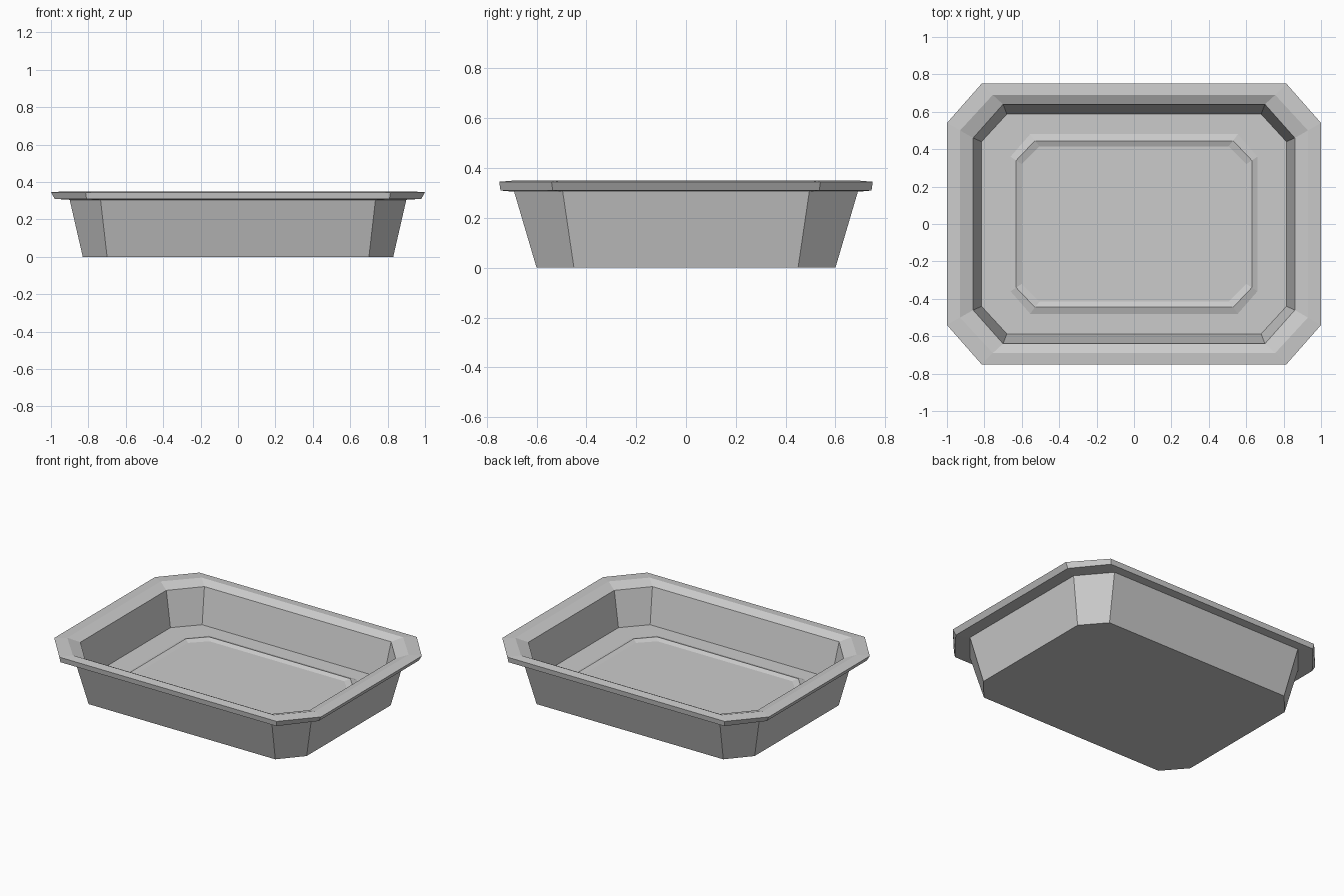
import bpy
import bmesh

cube = bpy.data.objects.get("Cube")
if cube:
    bpy.data.objects.remove(cube, do_unlink=True)


def flat_material(name, colour):
    mat = bpy.data.materials.new(name)
    mat.use_nodes = True
    mat.diffuse_color = colour
    bsdf = next(n for n in mat.node_tree.nodes if n.type == "BSDF_PRINCIPLED")
    bsdf.inputs["Base Color"].default_value = colour
    bsdf.inputs["Roughness"].default_value = 0.6
    return mat


def octagon(bm, half_x, half_y, cut_x, cut_y, z):
    """Rectangle with cut corners, counter-clockwise seen from above."""
    corners = [(half_x, -cut_y), (half_x, cut_y), (cut_x, half_y), (-cut_x, half_y)]
    corners += [(-x, -y) for x, y in corners]
    return [bm.verts.new((x, y, z)) for x, y in corners]


def loft(name, sections, mat):
    """Skin a run of octagons and close both ends."""
    bm = bmesh.new()
    rings = [octagon(bm, *section) for section in sections]
    for low, high in zip(rings, rings[1:]):
        for i in range(len(low)):
            j = (i + 1) % len(low)
            bm.faces.new((low[i], low[j], high[j], high[i]))
    bm.faces.new(rings[0][::-1])
    bm.faces.new(rings[-1])
    bmesh.ops.recalc_face_normals(bm, faces=bm.faces[:])
    mesh = bpy.data.meshes.new(name)
    bm.to_mesh(mesh)
    bm.free()
    mesh.materials.append(mat)
    obj = bpy.data.objects.new(name, mesh)
    bpy.context.collection.objects.link(obj)
    return obj


grey = flat_material("light grey", (0.6, 0.6, 0.6, 1))

# Sections run up the outside, over the rim and down to the middle of the floor:
# half width, half depth, corner cut in x, corner cut in y, height
outer_wall = [
    (0.83, 0.60, 0.70, 0.45, 0),
    (0.90, 0.69, 0.735, 0.495, 0.305),
]
rim = [
    (0.98, 0.745, 0.81, 0.535, 0.31),
    (1.0, 0.75, 0.815, 0.54, 0.345),
    (0.93, 0.69, 0.755, 0.50, 0.35),
]
inner_wall = [
    (0.86, 0.64, 0.70, 0.46, 0.323),
    (0.815, 0.587, 0.68, 0.44, 0.09),
]
floor_ridge = [
    (0.66, 0.48, 0.555, 0.36, 0.09),
    (0.63, 0.445, 0.53, 0.34, 0.102),
    (0.60, 0.415, 0.505, 0.32, 0.09),
]

loft("tray", outer_wall + rim + inner_wall + floor_ridge, grey)
